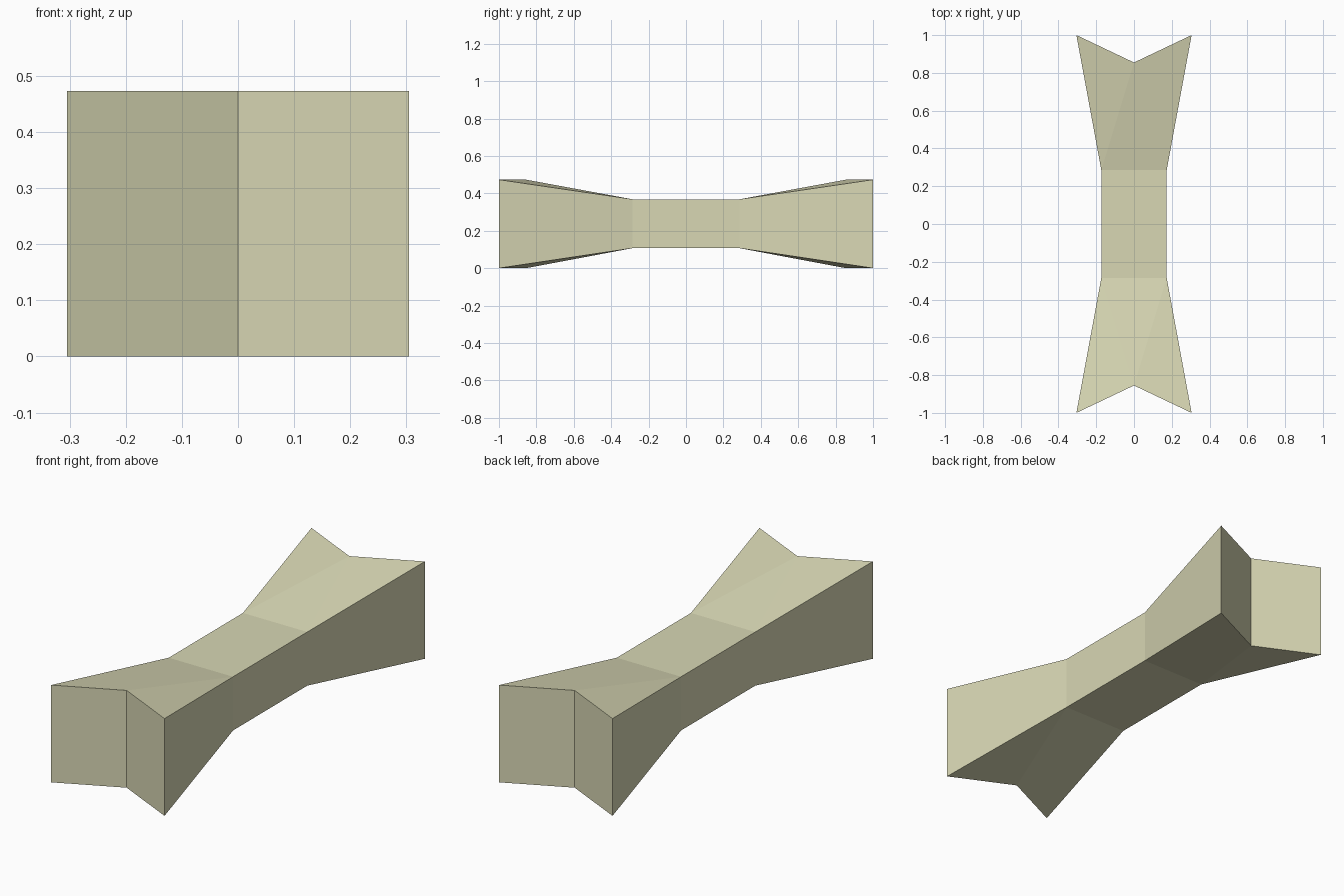
import bpy, bmesh

if "Cube" in bpy.data.objects:
    bpy.data.objects.remove(bpy.data.objects["Cube"])

# Bone colour
mat = bpy.data.materials.new("pale bone")
mat.diffuse_color = (0.686, 0.68, 0.456, 1)
mat.use_nodes = True
mat.node_tree.nodes["Principled BSDF"].inputs["Base Color"].default_value = mat.diffuse_color

# Stations along one half: centre y, outer y, half width, bottom z, top z
STATIONS = [(0, 0, 0.173, 0.107, 0.368),
            (0.285, 0.285, 0.173, 0.107, 0.368),
            (0.855, 1.0, 0.305, 0.0, 0.473)]

bm = bmesh.new()
rings = []
for yc, yo, w, lo, hi in STATIONS:
    # centre low, outer low, outer high, centre high
    pts = [(0, yc, lo), (w, yo, lo), (w, yo, hi), (0, yc, hi)]
    rings.append([bm.verts.new(p) for p in pts])

# Straight shaft quarter
a, b, e = rings
for i in range(3):
    bm.faces.new((a[i], a[i + 1], b[i + 1], b[i]))

# Flared end: flat side, top and bottom fanned from the notch centre
bm.faces.new((b[1], b[2], e[2], e[1]))
for c, o in ((0, 1), (3, 2)):
    bm.faces.new((b[c], b[o], e[c]))
    bm.faces.new((b[o], e[o], e[c]))

# Notched end wall
bm.faces.new(e)
bmesh.ops.mirror(bm, geom=bm.verts[:] + bm.edges[:] + bm.faces[:], axis='X', merge_dist=0.0001)
bmesh.ops.mirror(bm, geom=bm.verts[:] + bm.edges[:] + bm.faces[:], axis='Y', merge_dist=0.0001)
bmesh.ops.remove_doubles(bm, verts=bm.verts[:], dist=0.0001)
bmesh.ops.recalc_face_normals(bm, faces=bm.faces[:])

me = bpy.data.meshes.new("bone")
bm.to_mesh(me)
bm.free()
me.materials.append(mat)
bpy.context.collection.objects.link(bpy.data.objects.new("bone", me))
